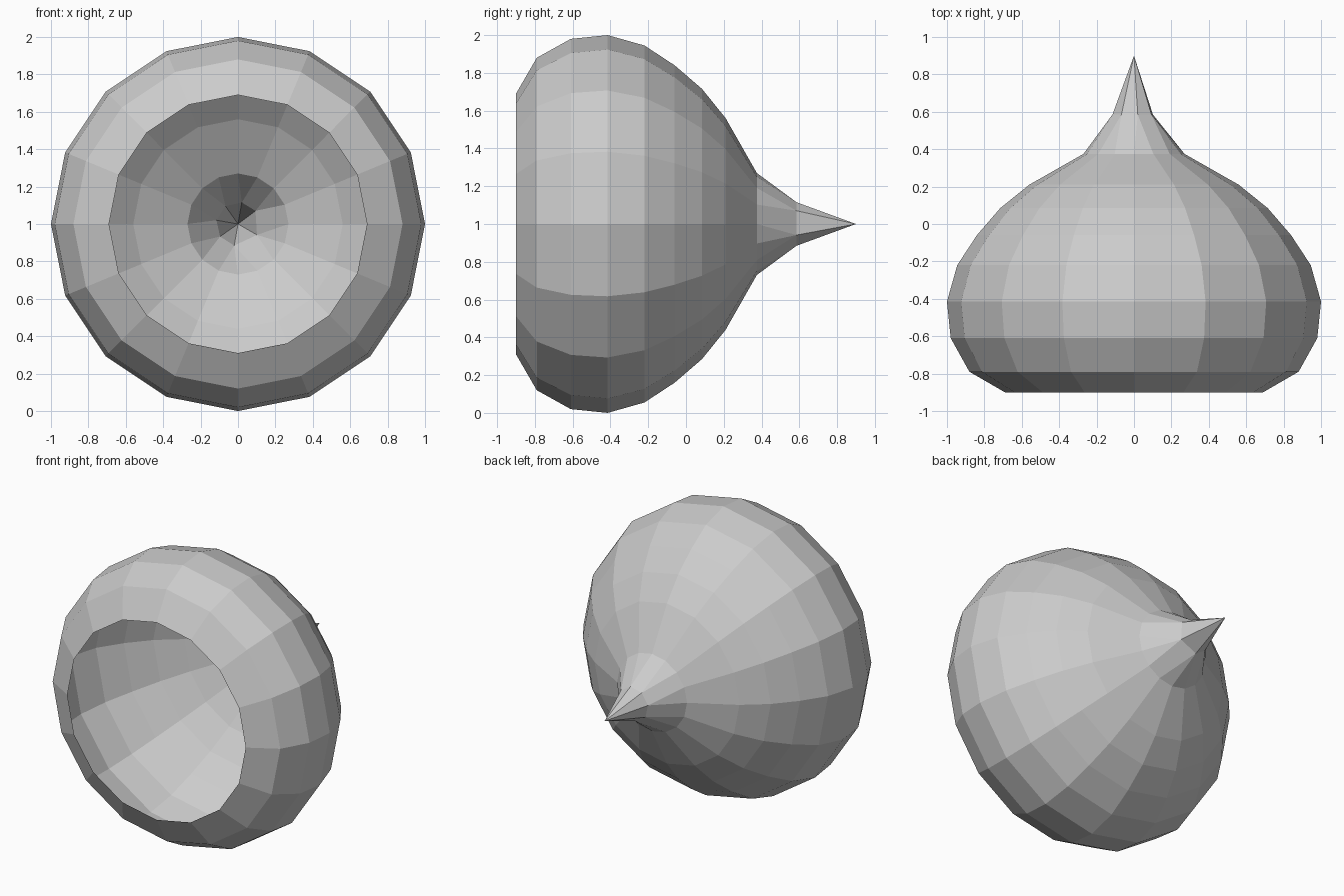
import bpy, bmesh
from math import cos, sin, radians

if "Cube" in bpy.data.objects:
    bpy.data.objects.remove(bpy.data.objects["Cube"])

SIDES = 16
# profile of the open onion-shaped shell: (position along y, radius)
PROFILE = [(-0.9, 0.69), (-0.79, 0.88), (-0.61, 0.98), (-0.415, 1.0),
           (-0.22, 0.945), (-0.06, 0.84), (0.085, 0.715), (0.21, 0.56),
           (0.375, 0.27)]
# the neck has fewer, uneven sides
NECK_ANGLES = [-30, 37, 80, 125, 170, 215, 260]
NECK_Y, NECK_R, TIP_Y = 0.585, 0.117, 0.9


def ring_point(y, r, deg):
    a = radians(deg)
    return (r * cos(a), y, 1 + r * sin(a))


def nearest_neck(deg):
    return min(NECK_ANGLES, key=lambda n: abs((n - deg + 180) % 360 - 180))


bm = bmesh.new()
columns = [i * 360 / SIDES for i in range(SIDES)]

# shell rings, then the neck ring
rings = [[bm.verts.new(ring_point(y, r, d)) for d in columns] for y, r in PROFILE]
neck = {n: bm.verts.new(ring_point(NECK_Y, NECK_R, n)) for n in NECK_ANGLES}
rings.append([neck[nearest_neck(d)] for d in columns])
tip = bm.verts.new((0, TIP_Y, 1))

# bands between the rings (triangles where neck corners are shared)
for low, high in zip(rings, rings[1:]):
    for i in range(SIDES):
        j = (i + 1) % SIDES
        corners = [low[i], high[i], high[j], low[j]]
        bm.faces.new(list(dict.fromkeys(corners)))

# pointed tip
for a, b in zip(NECK_ANGLES, NECK_ANGLES[1:] + NECK_ANGLES[:1]):
    bm.faces.new((neck[a], tip, neck[b]))

bmesh.ops.recalc_face_normals(bm, faces=bm.faces)
mesh = bpy.data.meshes.new("onion_shell")
bm.to_mesh(mesh)
bm.free()
bpy.context.collection.objects.link(bpy.data.objects.new("onion_shell", mesh))
